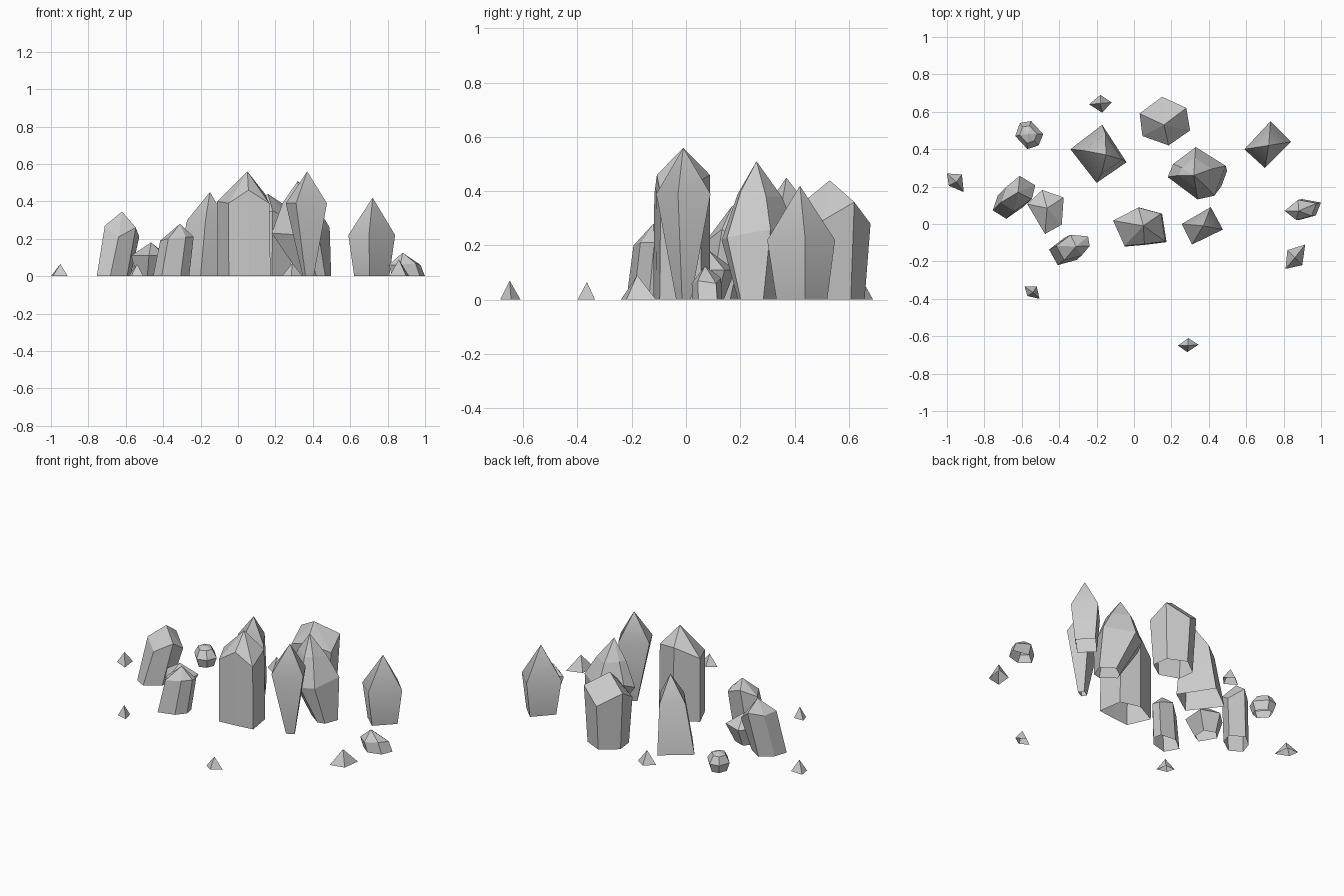
import bpy, bmesh
from math import radians
from mathutils import Vector


def crystal(name, outline, apex, base=None, shoulder=None, heights=(0,),
            collar=None, collar_heights=(0,), smooth=False):
    """Faceted crystal, open underneath: base ring, optional shoulder and collar rings, apex.
    outline: plan points; base / shoulder / collar: (centre x, centre y, scale);
    heights: ring heights, cycled round the ring."""
    pts = [Vector(p) for p in outline]
    mid = sum(pts, Vector((0, 0))) / len(pts)
    bm = bmesh.new()

    def ring(spec, zs):
        cx, cy, s = spec or (mid.x, mid.y, 1)
        return [bm.verts.new((cx + s * (p.x - mid.x), cy + s * (p.y - mid.y), zs[i % len(zs)]))
                for i, p in enumerate(pts)]

    n = len(pts)
    low = ring(base, (0,))
    for spec, zs in ((shoulder, heights), (collar, collar_heights)):
        if spec:
            top = ring(spec, zs)
            for i in range(n):
                j = (i + 1) % n
                bm.faces.new((low[i], low[j], top[j], top[i]))
            low = top
    tip = bm.verts.new(apex)
    for i in range(n):
        bm.faces.new((low[i], low[(i + 1) % n], tip))
    bmesh.ops.recalc_face_normals(bm, faces=bm.faces)
    # outward normals even though the bottom is open
    bm.normal_update()
    if sum(f.normal.dot(f.calc_center_median() - Vector((mid.x, mid.y, 0))) for f in bm.faces) < 0:
        bmesh.ops.reverse_faces(bm, faces=bm.faces)
    me = bpy.data.meshes.new(name)
    bm.to_mesh(me)
    bm.free()
    ob = bpy.data.objects.new(name, me)
    bpy.context.collection.objects.link(ob)
    if smooth:
        bpy.ops.object.select_all(action='DESELECT')
        ob.select_set(True)
        bpy.context.view_layer.objects.active = ob
        bpy.ops.object.shade_smooth_by_angle(angle=radians(40))


# Tall crystals
crystal("centre_crystal",
        [(-.13, .02), (.015, .095), (.145, .06), (.17, -.10), (.05, -.115), (-.065, -.125)],
        (.05, -.01, .56), (.042, -.028, .95), (.038, -.026, .93), (.40, .46, .44, .39, .46, .39))
crystal("spike_crystal",
        [(.255, 0), (.41, .09), (.475, -.03), (.31, -.11)],
        (.37, -.01, .56), (.375, -.01, .27), (.363, -.012, 1), (.39,), smooth=True)
crystal("leaning_crystal",
        [(.33, .41), (.49, .31), (.43, .15), (.34, .13), (.18, .25), (.21, .32)],
        (.32, .26, .51), (.415, .26, .52), (.33, .263, 1), (.24, .26, .23, .22, .23, .26),
        (.325, .267, .58), (.38, .38, .40, .39, .39, .39))
crystal("rear_crystal",
        [(.15, .68), (.28, .62), (.30, .50), (.185, .42), (.045, .47), (.03, .59)],
        (.16, .53, .44), (.165, .545, .85), (.165, .547, 1), (.28, .36, .29, .35, .29, .36))
crystal("tapered_crystal",
        [(-.34, .40), (-.17, .53), (-.04, .33), (-.20, .22)],
        (-.15, .37, .45), None, (-.165, .372, .7), (.30,), smooth=True)
crystal("right_crystal",
        [(.59, .40), (.73, .55), (.84, .44), (.70, .30)],
        (.72, .42, .42), (.715, .425, .75), (.715, .422, 1), (.22,), smooth=True)

# Medium crystals on the left
crystal("left_crystal",
        [(-.70, .19), (-.62, .255), (-.53, .20), (-.55, .12), (-.65, .05), (-.73, .10)],
        (-.62, .17, .345), (-.665, .12, .9), (-.62, .163, .92), (.26, .28, .21, .26, .21, .27))
crystal("stub_crystal",
        [(-.475, .185), (-.36, .145), (-.37, 0), (-.46, -.05), (-.555, .11)],
        (-.465, .085, .18), (-.475, .075, .6), (-.46, .075, 1), (.11,))
crystal("front_left_crystal",
        [(-.44, -.12), (-.35, -.05), (-.24, -.06), (-.23, -.12), (-.28, -.18), (-.39, -.21)],
        (-.31, -.12, .28), (-.345, -.14, .92), (-.315, -.12, .85), (.19, .23, .20, .21, .21, .20))

# Small stones
crystal("round_stone",
        [(-.635, .47), (-.61, .54), (-.55, .55), (-.485, .48), (-.51, .42), (-.57, .40)],
        (-.565, .48, .115), (-.56, .477, .75), (-.56, .477, 1), (.055,),
        (-.565, .48, .62), (.10,))
crystal("tipped_stone",
        [(.81, .07), (.89, .135), (1.0, .115), (.97, .04), (.88, .015)],
        (.88, .07, .125), (.917, .078, .92), (.895, .075, .9), (.06, .08, .06, .07, .06))

# Little pyramids scattered around
for i, (outline, apex) in enumerate([
        ([(.82, -.14), (.915, -.11), (.90, -.22), (.81, -.24)], (.86, -.18, .09)),
        ([(.235, -.65), (.29, -.61), (.345, -.645), (.285, -.685)], (.29, -.65, .07)),
        ([(-.585, -.335), (-.52, -.335), (-.505, -.40), (-.57, -.385)], (-.54, -.365, .065)),
        ([(-1, .27), (-.92, .265), (-.91, .17), (-.99, .205)], (-.95, .225, .065)),
        ([(-.24, .64), (-.18, .69), (-.12, .65), (-.17, .595)], (-.18, .645, .08))]):
    crystal(f"chip_{i + 1}", outline, apex)
